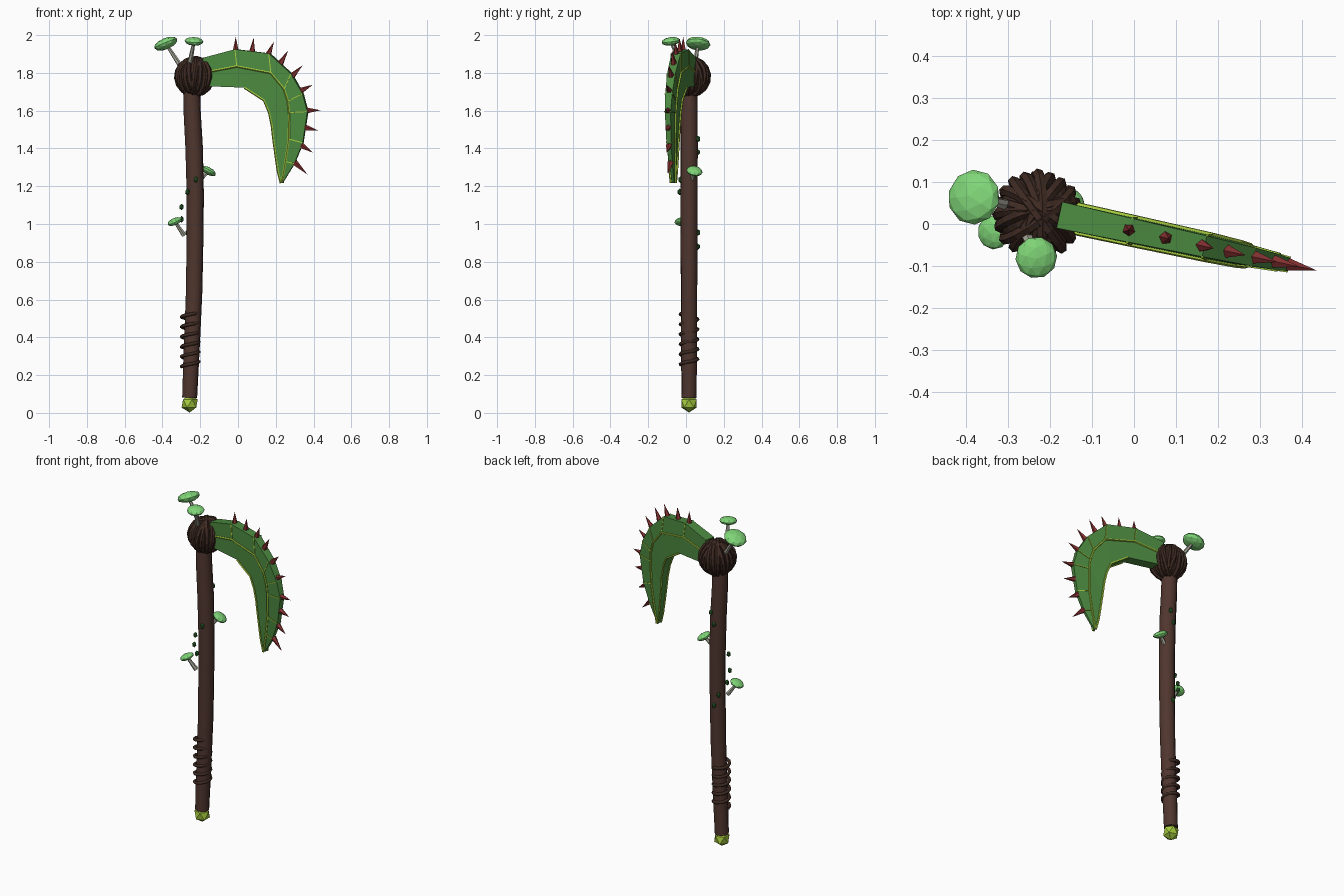
import bpy, bmesh, math, random
from mathutils import Vector, Matrix

if "Cube" in bpy.data.objects:
    bpy.data.objects.remove(bpy.data.objects["Cube"])

random.seed(4)


def material(name, rgb):
    m = bpy.data.materials.new(name)
    lin = [((c / 255 + 0.055) / 1.055) ** 2.4 for c in rgb]
    m.diffuse_color = (*lin, 1)
    m.use_nodes = True
    m.node_tree.nodes["Principled BSDF"].inputs["Base Color"].default_value = m.diffuse_color
    return m


BARK = material("bark_brown", (80, 54, 46))
VINE = material("dark_vine_brown", (62, 42, 34))
LEAF = material("leaf_green", (76, 138, 64))
VEIN = material("vein_lime", (166, 204, 62))
CAP = material("cap_light_green", (128, 214, 120))
STEM = material("stem_grey", (165, 165, 152))
THORN = material("thorn_red", (132, 48, 48))
MOSS = material("moss_green", (46, 104, 46))


def finish(bm, name, mat, smooth=False):
    bmesh.ops.recalc_face_normals(bm, faces=bm.faces)
    me = bpy.data.meshes.new(name)
    bm.to_mesh(me)
    bm.free()
    me.materials.append(mat)
    for p in me.polygons:
        p.use_smooth = smooth and len(p.vertices) == 4
    ob = bpy.data.objects.new(name, me)
    bpy.context.collection.objects.link(ob)
    return ob


def tube(bm, pts, radii, sides, closed=False):
    """Sweep a round section along a path."""
    pts = [Vector(p) for p in pts]
    n = len(pts)
    if not isinstance(radii, (list, tuple)):
        radii = [radii] * n
    rings, ref = [], None
    for i, p in enumerate(pts):
        a = pts[i - 1] if (i or closed) else p
        b = pts[(i + 1) % n] if (i < n - 1 or closed) else p
        t = (b - a).normalized()
        if ref is None:
            ref = t.orthogonal()
        ref = (ref - t * ref.dot(t)).normalized()
        side = t.cross(ref)
        rings.append([bm.verts.new(p + radii[i] * (ref * math.cos(k * math.tau / sides)
                      + side * math.sin(k * math.tau / sides))) for k in range(sides)])
    for i in range(n if closed else n - 1):
        r, s = rings[i], rings[(i + 1) % n]
        for k in range(sides):
            bm.faces.new((r[k], r[(k + 1) % sides], s[(k + 1) % sides], s[k]))
    if not closed:
        bm.faces.new(rings[0])
        bm.faces.new(rings[-1])


def aim(loc, direction, scale=(1, 1, 1)):
    q = Vector(direction).to_track_quat('Z', 'Y').to_matrix().to_4x4()
    return Matrix.Translation(loc) @ q @ Matrix.Diagonal((*scale, 1))


# Shaft, slightly bowed
Y0 = 0.016
shaft = [(-0.256, 0.08), (-0.249, 0.25), (-0.24, 0.45), (-0.232, 0.65), (-0.228, 0.9),
         (-0.226, 1.15), (-0.232, 1.4), (-0.243, 1.6), (-0.247, 1.78)]
bm = bmesh.new()
tube(bm, [(x, Y0, z) for x, z in shaft],
     [0.04, 0.042, 0.043, 0.044, 0.045, 0.046, 0.047, 0.046, 0.045], 10)
finish(bm, "shaft", BARK, True)

# Pommel gem
bm = bmesh.new()
bmesh.ops.create_icosphere(bm, subdivisions=1, radius=0.048,
                           matrix=Matrix.Translation((-0.256, Y0, 0.05)))
finish(bm, "pommel", VEIN)

# Grip coil
bm = bmesh.new()
coil = []
for i in range(67):
    a = math.pi + i / 12 * math.tau
    coil.append((-0.253 + 0.046 * math.cos(a), Y0 + 0.046 * math.sin(a), 0.245 + 0.29 * i / 66))
tube(bm, coil, 0.0095, 6)
finish(bm, "grip_coil", VINE, True)

# Knot of vines: core ball with meridian loops
C = Vector((-0.23, 0.022, 1.78))
bm = bmesh.new()
bmesh.ops.create_uvsphere(bm, u_segments=16, v_segments=10, radius=0.095,
                          matrix=Matrix.Translation(C))
for j in range(10):
    rot = (Matrix.Rotation(random.uniform(-0.15, 0.15), 3, 'Y')
           @ Matrix.Rotation(random.uniform(-0.15, 0.15), 3, 'X')
           @ Matrix.Rotation(j * math.pi / 10, 3, 'Z'))
    r = random.uniform(0.092, 0.098)
    loop = [C + rot @ Vector((r * math.cos(k * math.tau / 16), 0, r * math.sin(k * math.tau / 16)))
            for k in range(16)]
    tube(bm, loop, 0.0145, 6, True)
finish(bm, "vine_knot", VINE)

# Hooked blade, lying in a plane turned about z
ANG = math.atan(0.216)
N = Vector((math.sin(ANG), math.cos(ANG), 0))


def on_blade(p, off=0.0):
    x, z = p
    return Vector((x, 0.022 - 0.216 * (x + 0.18), z)) + N * off


outer = [(-0.178, 1.88), (-0.01, 1.925), (0.168, 1.903), (0.285, 1.795), (0.345, 1.69),
         (0.37, 1.595), (0.345, 1.43), (0.3, 1.32), (0.237, 1.217)]
mid = [(-0.178, 1.80), (0.0, 1.835), (0.18, 1.80), (0.25, 1.715), (0.27, 1.65),
       (0.275, 1.59), (0.273, 1.45), (0.255, 1.33), (0.234, 1.217)]
inner = [(-0.178, 1.73), (0.04, 1.722), (0.143, 1.655), (0.17, 1.59), (0.184, 1.52),
         (0.19, 1.46), (0.203, 1.36), (0.214, 1.28), (0.229, 1.217)]
n = len(outer)
half_mid = [0.032 - 0.020 * (i / (n - 1)) ** 1.3 for i in range(n)]
half_out = [0.032 - 0.026 * i / (n - 1) for i in range(n)]
half_in = [0.032 - 0.021 * i / (n - 1) for i in range(n)]
bm = bmesh.new()
rings = []
for i in range(n):
    sec = [(outer[i], half_out[i]), (mid[i], half_mid[i]), (inner[i], half_in[i]),
           (inner[i], -half_in[i]), (mid[i], -half_mid[i]), (outer[i], -half_out[i])]
    rings.append([bm.verts.new(on_blade(p, o)) for p, o in sec])
for r, s in zip(rings, rings[1:]):
    for k in range(6):
        bm.faces.new((r[k], r[(k + 1) % 6], s[(k + 1) % 6], s[k]))
for r in (rings[0], rings[-1]):
    bm.faces.new((r[0], r[1], r[4], r[5]))
    bm.faces.new((r[1], r[2], r[3], r[4]))
finish(bm, "blade", LEAF)

# Veins on both faces: midrib, inner rim and cross veins
bm = bmesh.new()
for s in (-1, 1):
    tube(bm, [on_blade(p, s * (h + 0.002)) for p, h in zip(mid, half_mid)], 0.006, 5)
    tube(bm, [on_blade(p, s * (h + 0.002)) for p, h in zip(inner, half_in)][1:], 0.006, 5)
    for i in range(1, n - 1):
        tube(bm, [on_blade(mid[i], s * (half_mid[i] + 0.001)),
                  on_blade(outer[i], s * (half_out[i] + 0.001))], 0.0035, 4)
finish(bm, "blade_veins", VEIN)

# Thorns along the outer edge: base and tip in the blade plane
thorns = [((-0.012, 1.915), (-0.012, 1.99)), ((0.075, 1.91), (0.083, 1.985)),
          ((0.16, 1.895), (0.19, 1.965)), ((0.225, 1.85), (0.266, 1.92)),
          ((0.288, 1.785), (0.342, 1.84)), ((0.332, 1.705), (0.396, 1.737)),
          ((0.363, 1.60), (0.437, 1.602)), ((0.355, 1.51), (0.425, 1.495)),
          ((0.335, 1.415), (0.397, 1.378)), ((0.3, 1.325), (0.368, 1.262))]
bm = bmesh.new()
for b, t in thorns:
    p, q = on_blade(b), on_blade(t)
    d = q - p
    bmesh.ops.create_cone(bm, cap_ends=True, segments=5, radius1=0.017, radius2=0,
                          depth=d.length, matrix=aim((p + q) / 2, d))
finish(bm, "blade_thorns", THORN)

# Mushrooms: cap centre, cap radius, cap direction, stem base
mushrooms = [((-0.382, 0.064, 1.955), 0.066, (-0.38, 0.1, 0.92), (-0.30, 0.045, 1.83)),
             ((-0.233, -0.08, 1.967), 0.05, (0.05, -0.12, 1), (-0.255, -0.03, 1.85)),
             ((-0.155, 0.045, 1.28), 0.043, (0.5, 0.15, 0.85), (-0.2, 0.03, 1.235)),
             ((-0.335, -0.02, 1.013), 0.041, (-0.4, -0.1, 0.9), (-0.285, 0.0, 0.94))]
caps, stems = bmesh.new(), bmesh.new()
for c, r, d, b in mushrooms:
    bmesh.ops.create_icosphere(caps, subdivisions=2, radius=r, matrix=aim(c, d, (1, 1, 0.45)))
    tube(stems, [b, c], [0.014, 0.008], 6)
finish(caps, "mushroom_caps", CAP)
finish(stems, "mushroom_stems", STEM)

# Moss buds spiralling up the shaft
buds = [(-0.215, 0.064, 1.45), (-0.235, 0.062, 1.38), (-0.222, -0.03, 1.235),
        (-0.268, -0.033, 1.17), (-0.299, 0.0, 1.09), (-0.299, 0.025, 1.025),
        (-0.268, 0.064, 0.955), (-0.235, 0.062, 0.88)]
bm = bmesh.new()
for b in buds:
    bmesh.ops.create_icosphere(bm, subdivisions=1, radius=0.016,
                               matrix=Matrix.Translation(b) @ Matrix.Diagonal((0.8, 0.8, 1.1, 1)))
finish(bm, "moss_buds", MOSS)
